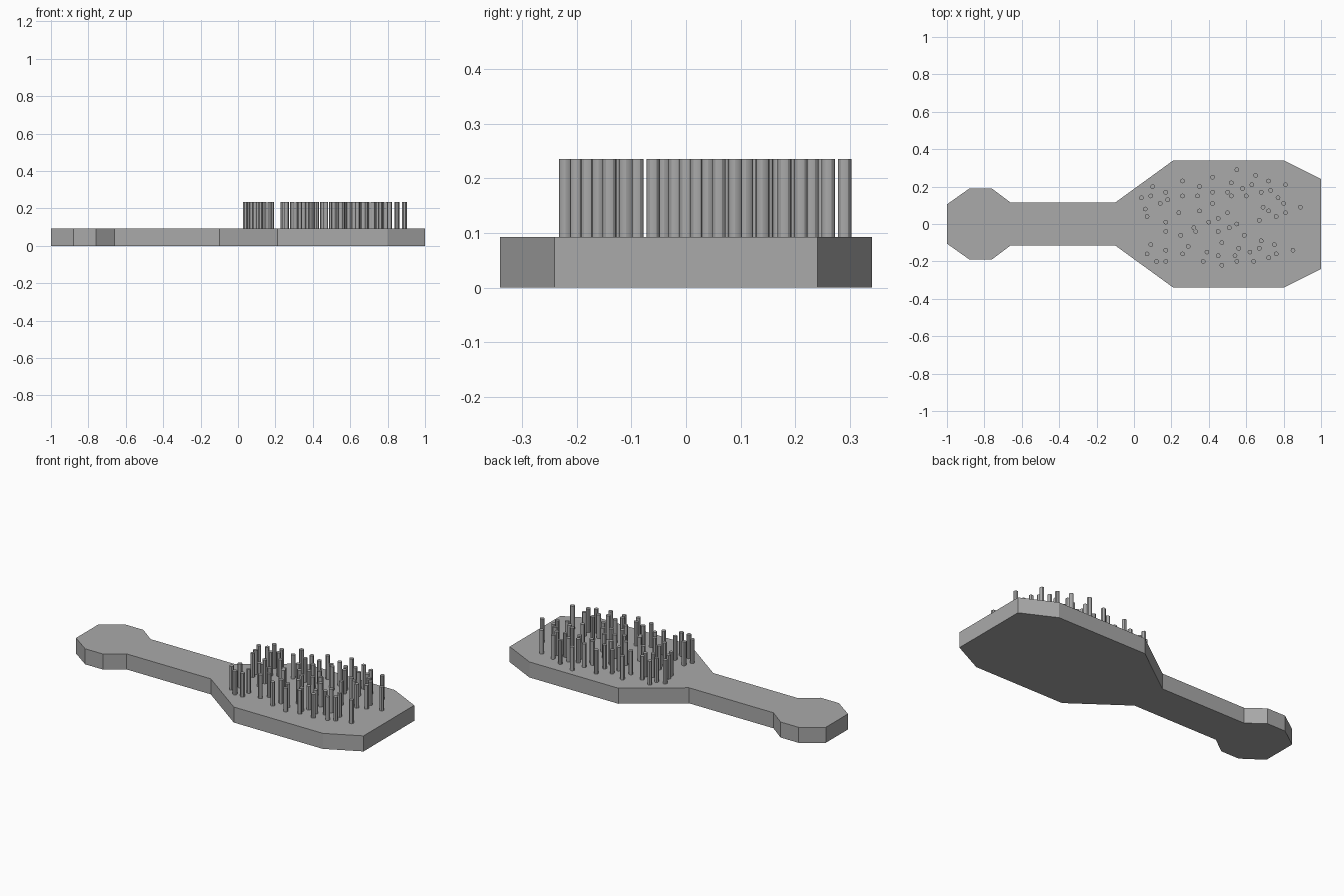
import bpy
import bmesh
from mathutils import Matrix

default_cube = bpy.data.objects.get("Cube")
if default_cube:
    bpy.data.objects.remove(default_cube, do_unlink=True)

THICKNESS = 0.093
BRISTLE_TOP = 0.235
BRISTLE_RADIUS = 0.0125


def make_material(name, colour):
    material = bpy.data.materials.new(name)
    material.use_nodes = True
    material.diffuse_color = colour
    material.node_tree.nodes["Principled BSDF"].inputs["Base Color"].default_value = colour
    return material


def make_object(name, bm, material):
    bmesh.ops.recalc_face_normals(bm, faces=bm.faces)
    mesh = bpy.data.meshes.new(name)
    bm.to_mesh(mesh)
    bm.free()
    mesh.materials.append(material)
    obj = bpy.data.objects.new(name, mesh)
    bpy.context.collection.objects.link(obj)
    return obj


grey = make_material("plain grey", (0.4, 0.4, 0.4, 1))

# Flat paddle, handle and end knob: half outline mirrored across the long axis
half_outline = [(-1, 0.105), (-0.88, 0.19), (-0.76, 0.19), (-0.66, 0.115),
                (-0.1, 0.115), (0.21, 0.34), (0.8, 0.34), (1, 0.24)]
outline = half_outline + [(x, -y) for x, y in reversed(half_outline)]
bm = bmesh.new()
base = bm.faces.new([bm.verts.new((x, y, 0)) for x, y in outline])
extruded = bmesh.ops.extrude_face_region(bm, geom=[base], use_keep_orig=True)
top_verts = [v for v in extruded["geom"] if isinstance(v, bmesh.types.BMVert)]
bmesh.ops.translate(bm, verts=top_verts, vec=(0, 0, THICKNESS))
make_object("brush_body", bm, grey)

# Irregularly scattered bristles, placed in hundredths of a unit
bristle_spots = [
    (4, 14), (6, 8), (7, 4), (10, 20), (9, 15), (14, 11), (17, 17), (18, 13),
    (17, 1), (24, 6), (26, 23), (26, 15), (34, 15), (35, 20), (35, 7), (25, -6),
    (32, -2), (33, -4), (17, -4), (42, 25), (42, 17), (42, 11), (45, 3), (40, 1),
    (45, -4), (50, 17), (52, 15), (50, 6), (51, -2), (55, 29), (52, 22), (58, 19),
    (55, 0), (59, -6), (65, 26), (63, 21), (60, 15), (72, 23), (73, 18), (68, 17),
    (69, 9), (72, 7), (67, 2), (77, 14), (81, 21), (81, 6), (80, 11), (89, 9),
    (76, 4), (9, -11), (7, -16), (17, -14), (17, -20), (12, -20), (29, -12),
    (26, -16), (39, -15), (37, -20), (47, -10), (45, -17), (47, -22), (56, -13),
    (54, -17), (55, -20), (62, -15), (64, -20), (67, -13), (68, -9), (75, -11),
    (72, -18), (76, -16), (85, -14)]
bottom = THICKNESS / 2
bm = bmesh.new()
for x, y in bristle_spots:
    centre = Matrix.Translation((x / 100, y / 100, (BRISTLE_TOP + bottom) / 2))
    bmesh.ops.create_cone(bm, cap_ends=True, segments=12, radius1=BRISTLE_RADIUS,
                          radius2=BRISTLE_RADIUS, depth=BRISTLE_TOP - bottom,
                          matrix=centre)
bristles = make_object("bristles", bm, grey)

# Round bristle sides with crisp tips
bpy.ops.object.select_all(action="DESELECT")
bristles.select_set(True)
bpy.context.view_layer.objects.active = bristles
bpy.ops.object.shade_smooth_by_angle()
